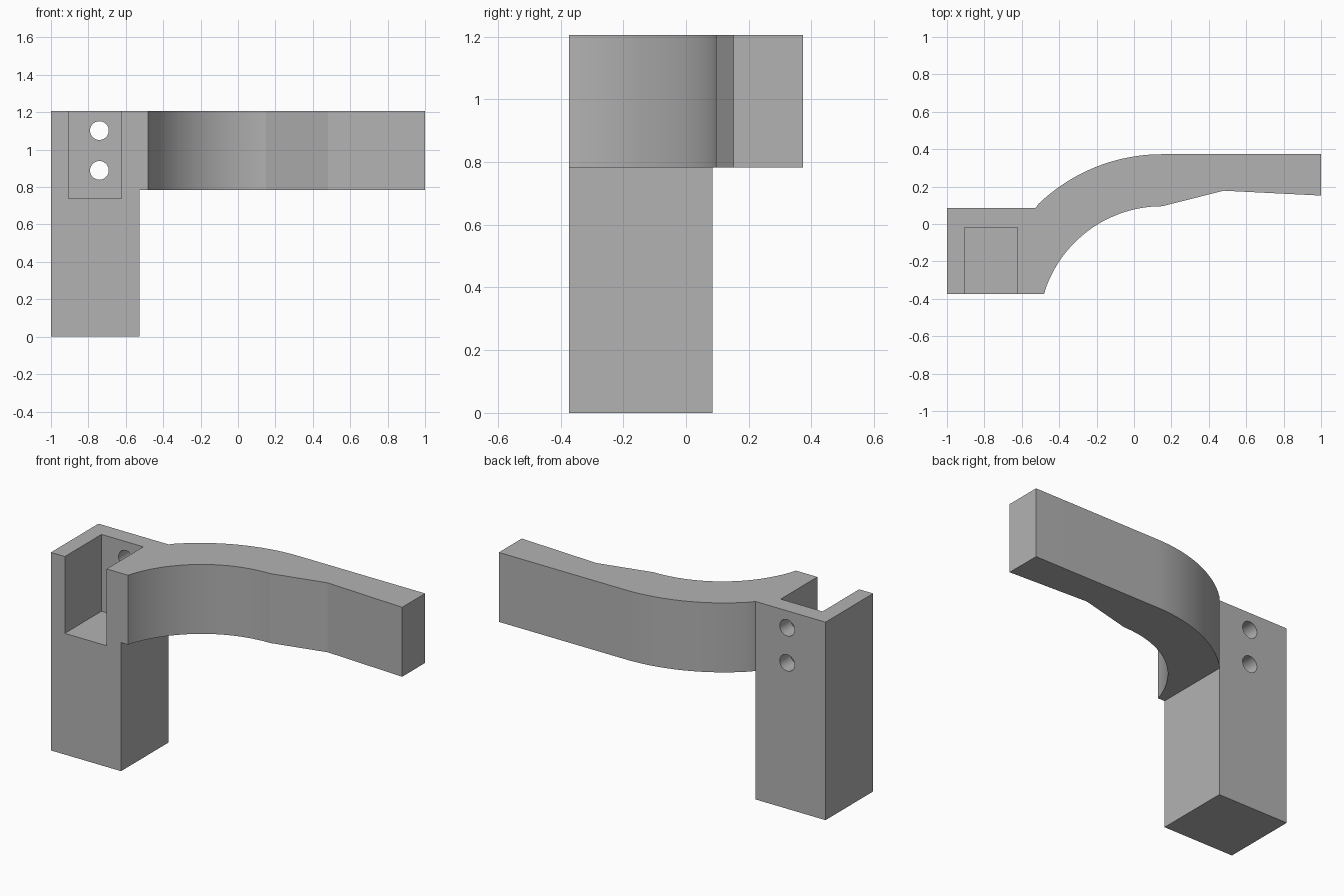
import bpy, bmesh, math
from mathutils import Matrix

cube = bpy.data.objects.get("Cube")
if cube:
    bpy.data.objects.remove(cube, do_unlink=True)

TOP, ARM_BOTTOM = 1.206, 0.783
FRONT, BACK = -0.373, 0.373
POST_BACK, POST_RIGHT = 0.085, -0.527

grey = bpy.data.materials.new("plain grey")
grey.use_nodes = True
grey.diffuse_color = (0.45, 0.45, 0.45, 1)
grey.node_tree.nodes["Principled BSDF"].inputs["Base Color"].default_value = (0.45, 0.45, 0.45, 1)


def finish(name, bm):
    bmesh.ops.recalc_face_normals(bm, faces=bm.faces)
    mesh = bpy.data.meshes.new(name)
    bm.to_mesh(mesh)
    bm.free()
    mesh.materials.append(grey)
    obj = bpy.data.objects.new(name, mesh)
    bpy.context.collection.objects.link(obj)
    return obj


def prism(name, outline, z0, z1):
    """Extrude a plan outline upwards."""
    bm = bmesh.new()
    face = bm.faces.new([bm.verts.new((x, y, z0)) for x, y in outline])
    out = bmesh.ops.extrude_face_region(bm, geom=[face])
    verts = [v for v in out["geom"] if isinstance(v, bmesh.types.BMVert)]
    bmesh.ops.translate(bm, verts=verts, vec=(0, 0, z1 - z0))
    return finish(name, bm)


def box(name, x0, x1, y0, y1, z0, z1):
    return prism(name, [(x0, y0), (x1, y0), (x1, y1), (x0, y1)], z0, z1)


def arc(radius, centre_y, start_x, steps=32):
    """Points from start_x up to the crown of a circle."""
    centre_x = 0.15
    a0 = math.acos((start_x - centre_x) / radius)
    angles = [a0 + (math.pi / 2 - a0) * i / steps for i in range(steps + 1)]
    return [(centre_x + radius * math.cos(a), centre_y + radius * math.sin(a)) for a in angles]


def combine(target, other, operation):
    mod = target.modifiers.new(operation.lower(), "BOOLEAN")
    mod.operation, mod.solver, mod.object = operation, "EXACT", other
    bpy.context.view_layer.objects.active = target
    bpy.ops.object.modifier_apply(modifier=mod.name)
    bpy.data.objects.remove(other, do_unlink=True)


# Upright post
bracket = box("bracket_post_and_arm", -1, POST_RIGHT, FRONT, POST_BACK, 0, TOP)

# Curved arm, rooted inside the post
inner = arc(0.66, -0.565, -0.48)
outer = arc(0.954, BACK - 0.954, POST_RIGHT)
outline = [(-0.58, FRONT), (-0.48, FRONT)] + inner[1:]
outline += [(0.48, 0.178), (1, 0.152), (1, BACK)]
outline += outer[:0:-1] + [(POST_RIGHT, POST_BACK), (-0.58, POST_BACK)]
combine(bracket, prism("arm", outline, ARM_BOTTOM, TOP), "UNION")

# Pocket open to the front and top
combine(bracket, box("pocket", -0.906, -0.624, -0.6, -0.02, 0.738, 1.5), "DIFFERENCE")

# Two screw holes through the back wall
for z in (1.102, 0.889):
    bm = bmesh.new()
    place = Matrix.Translation((-0.741, 0.03, z)) @ Matrix.Rotation(math.pi / 2, 4, "X")
    bmesh.ops.create_cone(bm, cap_ends=True, segments=32, radius1=0.05, radius2=0.05,
                          depth=0.3, matrix=place)
    combine(bracket, finish("hole", bm), "DIFFERENCE")

# Smooth the curves, keep the corners sharp
bpy.ops.object.select_all(action="DESELECT")
bracket.select_set(True)
bpy.context.view_layer.objects.active = bracket
bpy.ops.object.shade_smooth_by_angle(angle=math.radians(12))
